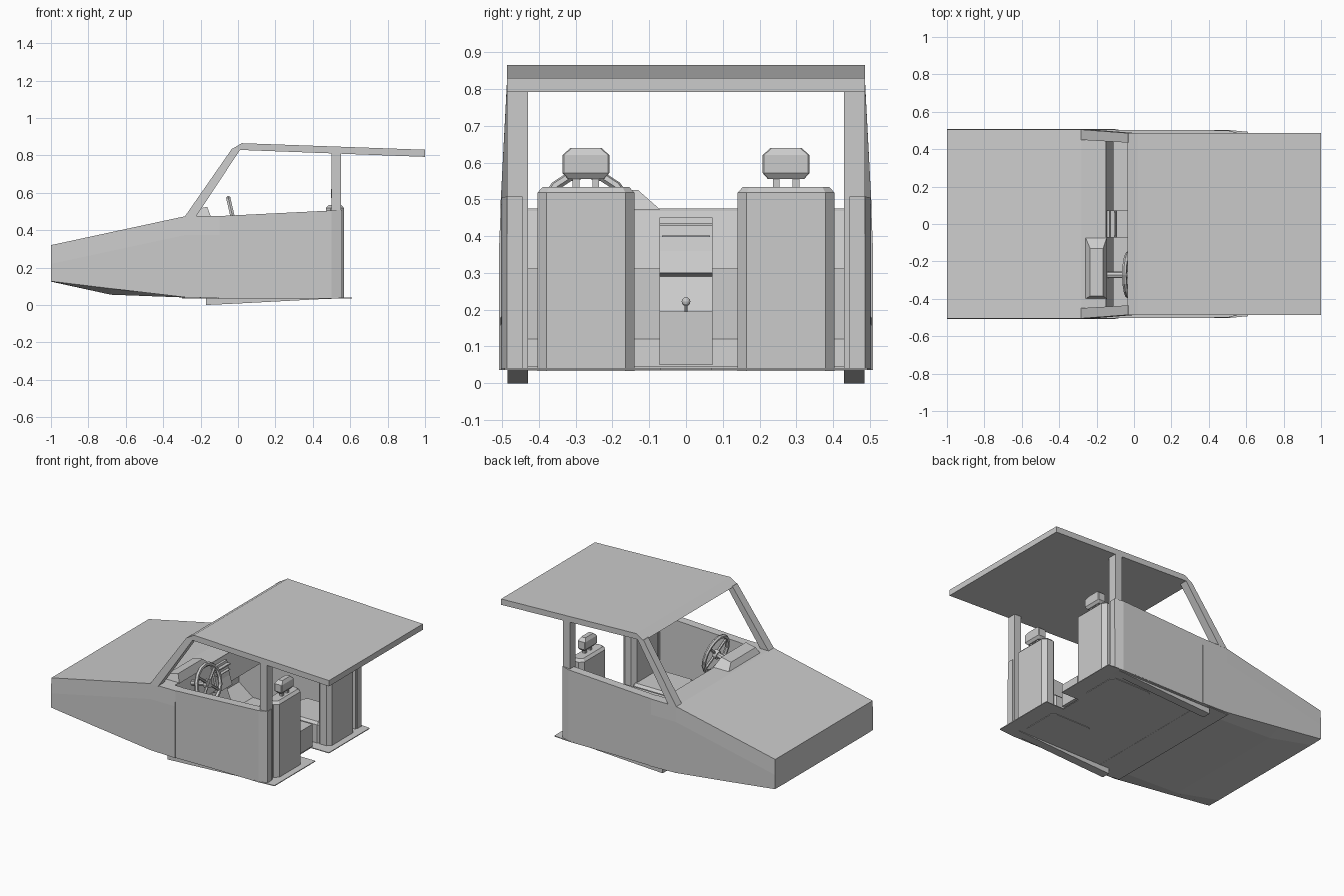
import bpy, bmesh
from math import radians, sin, cos
from mathutils import Vector

if "Cube" in bpy.data.objects:
    bpy.data.objects.remove(bpy.data.objects["Cube"])


def loft(name, loops):
    """Skin a list of equal-length point loops and cap both ends."""
    bm = bmesh.new()
    rings = [[bm.verts.new(p) for p in l] for l in loops]
    n = len(rings[0])
    for a, b in zip(rings, rings[1:]):
        for i in range(n):
            j = (i + 1) % n
            bm.faces.new((a[i], a[j], b[j], b[i]))
    bm.faces.new(rings[0][::-1])
    bm.faces.new(rings[-1])
    bmesh.ops.recalc_face_normals(bm, faces=bm.faces)
    me = bpy.data.meshes.new(name)
    bm.to_mesh(me)
    bm.free()
    ob = bpy.data.objects.new(name, me)
    bpy.context.collection.objects.link(ob)
    return ob


def prism(name, xz, y0, y1):
    return loft(name, [[(x, y, z) for x, z in xz] for y in (y0, y1)])


def box(name, x0, x1, y0, y1, z0, z1):
    return prism(name, [(x0, z0), (x1, z0), (x1, z1), (x0, z1)], y0, y1)


def octagon(x0, x1, y0, y1, c, z):
    return [(x0 + c, y0, z), (x1 - c, y0, z), (x1, y0 + c, z), (x1, y1 - c, z),
            (x1 - c, y1, z), (x0 + c, y1, z), (x0, y1 - c, z), (x0, y0 + c, z)]


def rod(name, p, q, r, sides=8):
    p, q = Vector(p), Vector(q)
    bpy.ops.mesh.primitive_cylinder_add(vertices=sides, radius=r, depth=(q - p).length,
                                        location=(p + q) / 2)
    ob = bpy.context.object
    ob.name = name
    ob.rotation_euler = (q - p).to_track_quat('Z', 'Y').to_euler()
    return ob


def subtract(ob, cutter):
    m = ob.modifiers.new("cut", 'BOOLEAN')
    m.object, m.operation, m.solver = cutter, 'DIFFERENCE', 'EXACT'
    cutter.hide_render = True
    cutter.hide_viewport = True
    cutter.display_type = 'WIRE'


# Wedge-shaped front body: x, top z, side bottom z, belly z
sections = []
for x, t, s, b in [(-1, .32, .127, .125), (-.68, .389, .088, .055),
                   (-.28, .475, .041, .04), (-.1, .475, .036, .035)]:
    sections.append([(x, -.42, b), (x, .42, b), (x, .508, s), (x, .508, t - .1),
                     (x, .504, t), (x, -.504, t), (x, -.508, t - .1), (x, -.508, s)])
front_body = loft("front_body", sections)

# Footwell and sloping dashboard face cut out of the front body
footwell = prism("footwell_cutter", [(-.05, .6), (-.15, .6), (-.15, .468), (-.11, .31), (-.3, .31),
                                     (-.3, .12), (-.2, .045), (-.05, .045)], -.44, .44)
subtract(front_body, footwell)

# Instrument hood
loft("instrument_hood", [
    [(-.26, -.4, .472), (-.145, -.4, .472), (-.145, -.07, .472), (-.26, -.07, .472)],
    [(-.235, -.385, .51), (-.165, -.385, .525), (-.165, -.13, .525), (-.235, -.13, .51)]])

# Centre stack, tunnel, radio slot and gear lever
prism("centre_stack", [(-.3, .05), (-.1, .05), (-.1, .195), (-.14, .29), (-.09, .3),
                       (-.11, .36), (-.13, .45), (-.3, .45)], -.072, .072)
box("tunnel", -.1, .49, -.072, .072, .05, .195)
box("radio_upper_lip", -.14, -.105, -.072, .072, .428, .436)
box("radio_lower_lip", -.13, -.1, -.065, .065, .398, .402)
rod("gear_lever", (.06, 0, .19), (.06, 0, .22), .004)
bpy.ops.mesh.primitive_uv_sphere_add(segments=10, ring_count=6, radius=.012,
                                     location=(.06, 0, .222))
bpy.context.object.name = "gear_knob"

# Thin floor with a rear notch behind the tunnel
loft("floor", [[(-.3, -.495, z), (.5, -.503, z), (.61, -.493, z), (.61, -.07, z), (.48, -.07, z),
                (.48, .07, z), (.61, .07, z), (.61, .493, z), (.5, .503, z), (-.3, .495, z)]
               for z in (.036, .041)])

for side, tag in ((-1, "near"), (1, "far")):
    # Door panel, tapered inward at its rear end
    door = []
    for x, b, t, y in [(-.11, .036, .475, .504), (.5, .04, .505, .502), (.555, .04, .508, .487)]:
        door.append([(x, side * .445, b), (x, side * y, b),
                     (x, side * (y - .001), t), (x, side * .445, t)])
    loft("door_" + tag, door)

    # Sill below the door
    prism("sill_" + tag, [(-.17, 0), (.0, .008), (.55, .037), (.55, .042), (-.17, .042)],
          side * .43, side * .485)

    # Rear roof pillar
    box("rear_pillar_" + tag, .5, .55, side * .43, side * .486, .04, .815)

    # Windscreen pillar leaning inward and back
    loft("windscreen_pillar_" + tag, [
        [(-.285, side * .505, .472), (-.225, side * .505, .472),
         (-.225, side * .45, .472), (-.285, side * .45, .472)],
        [(-.032, side * .486, .836), (.012, side * .486, .831),
         (.012, side * .435, .831), (-.032, side * .435, .836)]])

    # Seat: cushion, back, headrest and two posts
    y = side * .272
    w = .132
    loft("seat_cushion_" + tag, [octagon(.2, .5, y - w, y + w, .025, .033),
                                 octagon(.2, .5, y - w, y + w, .025, .16),
                                 octagon(.215, .5, y - w + .015, y + w - .015, .025, .175)])
    loft("seat_back_" + tag, [octagon(.47, .567, y - w, y + w, .025, .038),
                              octagon(.47, .567, y - w, y + w, .025, .518),
                              octagon(.485, .552, y - w + .015, y + w - .015, .018, .534)])
    loft("headrest_" + tag, [octagon(.51, .54, y - .05, y + .05, .004, .556),
                             octagon(.498, .552, y - .064, y + .064, .004, .572),
                             octagon(.498, .552, y - .064, y + .064, .004, .62),
                             octagon(.51, .54, y - .042, y + .042, .004, .64)])
    for d in (-.027, .027):
        box("headrest_post_" + tag, .515, .535, y + d - .009, y + d + .009, .53, .56)

# Long flat roof with a bevelled front edge
prism("roof", [(-.035, .832), (.02, .865), (1, .83), (1, .792), (.01, .829)], -.486, .486)

# Steering wheel: rim, hub, spokes and column
tilt = radians(77)
centre = Vector((-.025, -.272, .455))
axis = Vector((sin(tilt), 0, cos(tilt)))
up = Vector((-cos(tilt), 0, sin(tilt)))
across = Vector((0, 1, 0))
bpy.ops.mesh.primitive_torus_add(major_segments=16, minor_segments=6, major_radius=.118,
                                 minor_radius=.013, location=centre, rotation=(0, tilt, 0))
bpy.context.object.name = "steering_wheel_rim"
rod("steering_hub", centre - axis * .02, centre + axis * .008, .028, 12)
for i in range(4):
    a = radians(40 if i % 2 == 0 else -40) + radians(180) * (i // 2)
    rod("steering_spoke", centre, centre + (across * cos(a) + up * sin(a)) * .115, .009, 6)
rod("steering_column", centre - axis * .14, centre, .018, 8)
